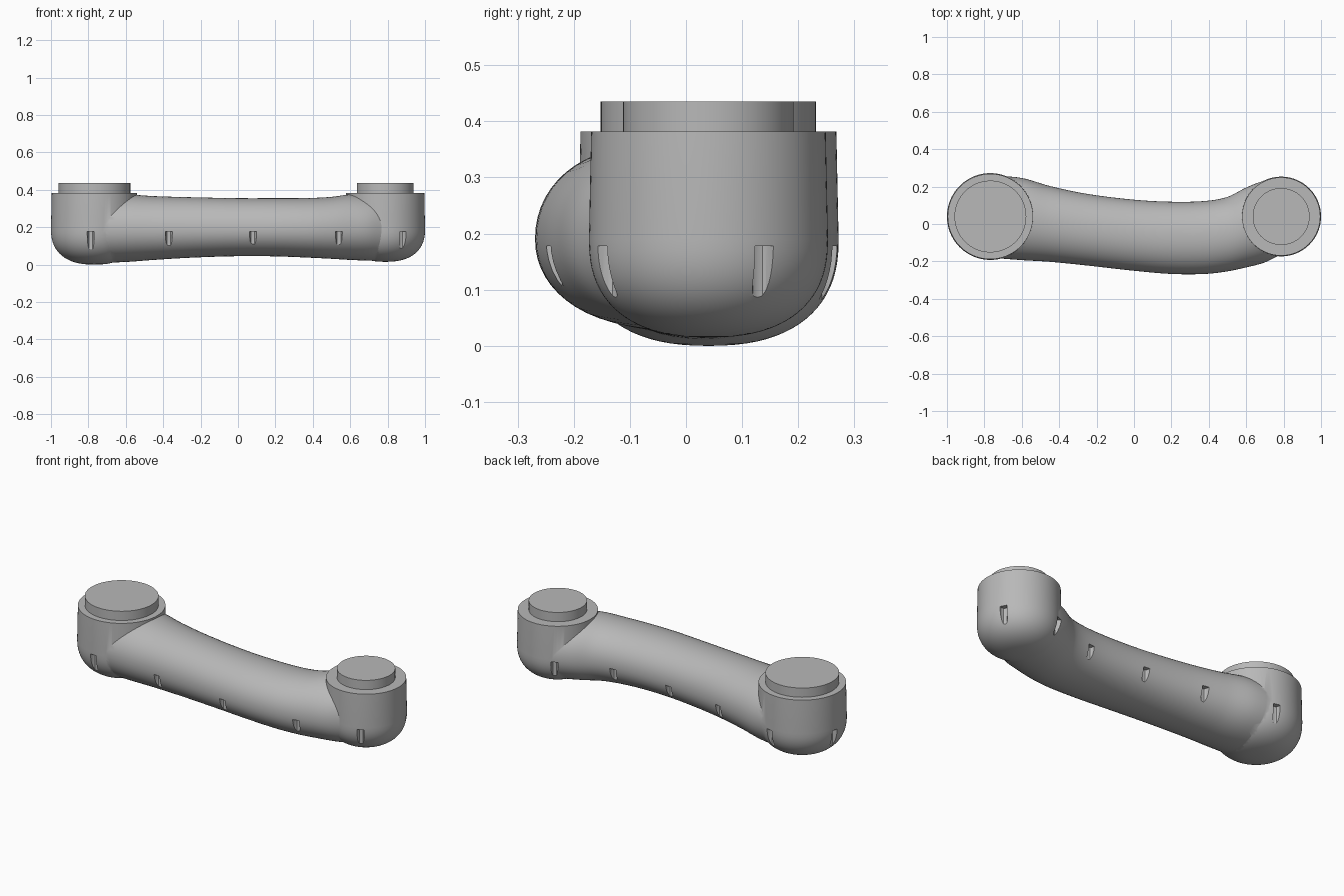
import bpy, bmesh, math
from mathutils import Vector

cube = bpy.data.objects.get("Cube")
if cube:
    bpy.data.objects.remove(cube, do_unlink=True)

# Single grey plastic
grey = bpy.data.materials.new("grey_plastic")
grey.use_nodes = True
COLOUR = (0.48, 0.48, 0.48, 1)
grey.diffuse_color = COLOUR
grey.node_tree.nodes["Principled BSDF"].inputs["Base Color"].default_value = COLOUR

SEAM = 0.19      # height of the widest line
PODS = {         # centre, radius, bottom, boss radius
    "right": (Vector((-0.768, 0.04, 0)), 0.232, 0.0, 0.192),
    "left": (Vector((0.787, 0.04, 0)), 0.213, 0.015, 0.152),
}


def make(name, bm):
    bmesh.ops.recalc_face_normals(bm, faces=bm.faces)
    mesh = bpy.data.meshes.new(name)
    bm.to_mesh(mesh)
    bm.free()
    mesh.materials.append(grey)
    ob = bpy.data.objects.new(name, mesh)
    bpy.context.collection.objects.link(ob)
    return ob


def loft(name, rings):
    """Skin a list of equal closed rings and cap both ends."""
    bm = bmesh.new()
    loops = [[bm.verts.new(p) for p in ring] for ring in rings]
    n = len(loops[0])
    for a, b in zip(loops, loops[1:]):
        for i in range(n):
            j = (i + 1) % n
            bm.faces.new((a[i], a[j], b[j], b[i]))
    bm.faces.new(loops[0])
    bm.faces.new(loops[-1])
    return make(name, bm)


def circle(c, r, z, n=96):
    return [(c.x + r * math.cos(math.tau * i / n),
             c.y + r * math.sin(math.tau * i / n), z) for i in range(n)]


def power(v, e):
    return math.copysign(abs(v) ** e, v)


# End pod: slightly tapered drum with a rounded underside
def pod(name, c, r, bottom):
    rings = [circle(c, r - 0.004, 0.382)]
    for k in range(20):
        t = k / 20 * math.pi / 2
        e = 2 / 2.4
        rings.append(circle(c, r * math.cos(t) ** e,
                            SEAM - (SEAM - bottom) * math.sin(t) ** e))
    rings.append(circle(c, r * 0.04, bottom))
    return loft(name, rings)


# Arm: x, front y, back y, bottom z, top z
STATIONS = [
    (-0.77, -0.18, 0.26, 0.008, 0.372),
    (-0.60, -0.193, 0.246, 0.014, 0.375),
    (-0.45, -0.202, 0.203, 0.025, 0.366),
    (-0.25, -0.222, 0.161, 0.037, 0.360),
    (0.0, -0.250, 0.130, 0.045, 0.355),
    (0.20, -0.267, 0.119, 0.044, 0.355),
    (0.38, -0.267, 0.123, 0.037, 0.356),
    (0.50, -0.253, 0.145, 0.031, 0.362),
    (0.60, -0.232, 0.195, 0.025, 0.375),
    (0.70, -0.205, 0.232, 0.021, 0.375),
    (0.79, -0.16, 0.24, 0.02, 0.372),
]


def spline(rows, steps):
    rows = [Vector(r) for r in rows]
    for i in range(len(rows) - 1):
        a, b = rows[max(i - 1, 0)], rows[i]
        c, d = rows[i + 1], rows[min(i + 2, len(rows) - 1)]
        mb = (c - a) / (c[0] - a[0]) * (c[0] - b[0])
        mc = (d - b) / (d[0] - b[0]) * (c[0] - b[0])
        for k in range(steps):
            t = k / steps
            yield (b * (2 * t**3 - 3 * t**2 + 1) + mb * (t**3 - 2 * t**2 + t)
                   + c * (3 * t**2 - 2 * t**3) + mc * (t**3 - t**2))
    yield rows[-1]


def section(row, n=56):
    x, front, back, low, high = row
    ring = []
    for i in range(n):
        t = math.tau * i / n
        u, v = power(math.cos(t), 0.95), power(math.sin(t), 0.95)
        ring.append((x, (front + back) / 2 + u * (back - front) / 2,
                     SEAM + v * ((high - SEAM) if v > 0 else (SEAM - low))))
    return ring


path = list(spline(STATIONS, 6))
body = loft("handle_body", [section(r) for r in path])


def combine(target, tool, operation):
    mod = target.modifiers.new("combine", "BOOLEAN")
    mod.operation, mod.object, mod.solver = operation, tool, "EXACT"
    bpy.context.view_layer.objects.active = target
    bpy.ops.object.modifier_apply(modifier=mod.name)
    bpy.data.objects.remove(tool, do_unlink=True)


for side, (c, r, bottom, boss_r) in PODS.items():
    combine(body, pod(side + "_pod", c, r, bottom), "UNION")

# Slot cutters: upright oval prisms biting into the wall below the seam
slots = []
for side, angles in (("right", (77, 172, 265)), ("left", (-63, 28, 120))):
    c, r = PODS[side][:2]
    for a in angles:
        a = math.radians(a)
        d = Vector((math.cos(a), math.sin(a), 0))
        slots.append((c + d * r, d))
for x, front in ((-0.37, True), (0.08, True), (0.54, True),
                 (0.38, False), (0.023, False), (-0.325, False)):
    row = min(path, key=lambda p: abs(p[0] - x))
    y = row[1] if front else row[2]
    slots.append((Vector((x, y, 0)), Vector((0, -1 if front else 1, 0))))

for p, d in slots:
    side = Vector((-d.y, d.x, 0))
    rings = []
    for z in (-0.02, 0.178):
        rings.append([p + d * (0.012 + 0.04 * math.cos(math.tau * i / 20))
                      + side * 0.019 * power(math.sin(math.tau * i / 20), 0.6)
                      + Vector((0, 0, z)) for i in range(20)])
    combine(body, loft("slot_cutter", rings), "DIFFERENCE")

# Raised round bosses on the pods
parts = [body]
for side, (c, r, bottom, boss_r) in PODS.items():
    parts.append(loft(side + "_boss", [circle(c, boss_r, 0.37), circle(c, boss_r, 0.435)]))

for ob in parts:
    bpy.ops.object.select_all(action="DESELECT")
    ob.select_set(True)
    bpy.context.view_layer.objects.active = ob
    bpy.ops.object.shade_smooth_by_angle(angle=math.radians(30))
